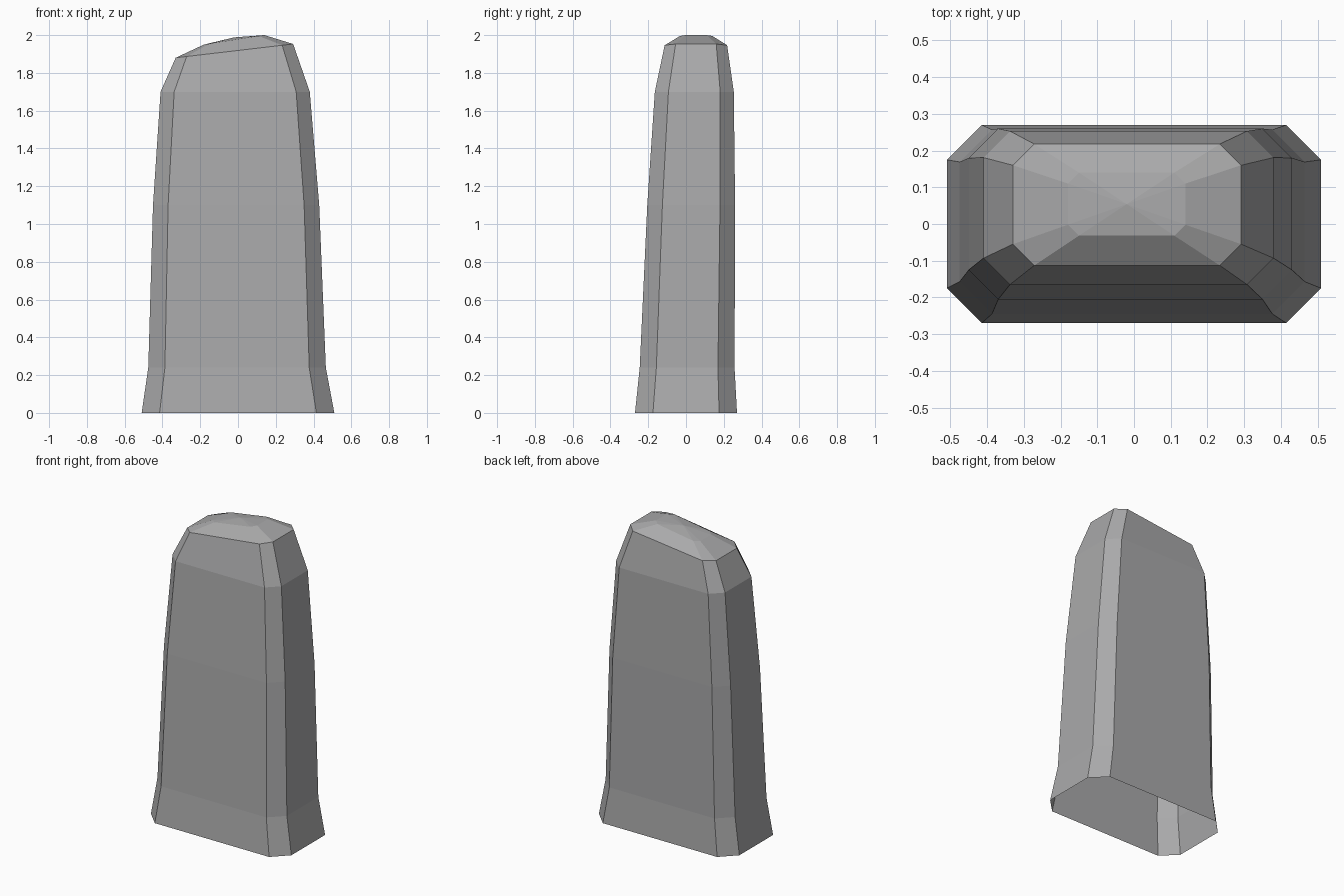
import bpy, bmesh

cube = bpy.data.objects.get("Cube")
if cube:
    bpy.data.objects.remove(cube)

stone = bpy.data.materials.new("grey stone")
stone.use_nodes = True
colour = (0.4, 0.4, 0.405, 1)
stone.diffuse_color = colour
stone.node_tree.nodes["Principled BSDF"].inputs["Base Color"].default_value = colour


def chamfered_ring(bm, left, right, front, back, chamfer, z_left, z_right):
    """Eight-sided outline whose height slopes from left to right."""
    c = chamfer
    outline = [(left + c, front), (right - c, front), (right, front + c), (right, back - c),
               (right - c, back), (left + c, back), (left, back - c), (left, front + c)]
    slope = (z_right - z_left) / (right - left)
    return [bm.verts.new((x, y, z_left + slope * (x - left))) for x, y in outline]


# Outlines from the flared foot up to the tilted crown
sections = [
    (-0.51, 0.51, -0.27, 0.27, 0.095, 0.0, 0.0),
    (-0.475, 0.465, -0.245, 0.257, 0.088, 0.24, 0.24),
    (-0.45, 0.43, -0.205, 0.26, 0.08, 1.1, 1.1),
    (-0.41, 0.38, -0.165, 0.253, 0.072, 1.7, 1.7),
    (-0.33, 0.292, -0.113, 0.218, 0.058, 1.88, 1.953),
    (-0.18, 0.14, -0.032, 0.14, 0.03, 1.95, 2.0),
]

bm = bmesh.new()
rings = [chamfered_ring(bm, *s) for s in sections]

# Sides, open underneath
for low, high in zip(rings, rings[1:]):
    for i in range(8):
        j = (i + 1) % 8
        bm.faces.new((low[i], low[j], high[j], high[i]))

# Shallow faceted cap
peak = bm.verts.new((-0.02, 0.054, 1.988))
for i in range(8):
    bm.faces.new((rings[-1][i], rings[-1][(i + 1) % 8], peak))

mesh = bpy.data.meshes.new("standing_stone")
bm.to_mesh(mesh)
bm.free()
mesh.materials.append(stone)
bpy.context.collection.objects.link(bpy.data.objects.new("standing_stone", mesh))
